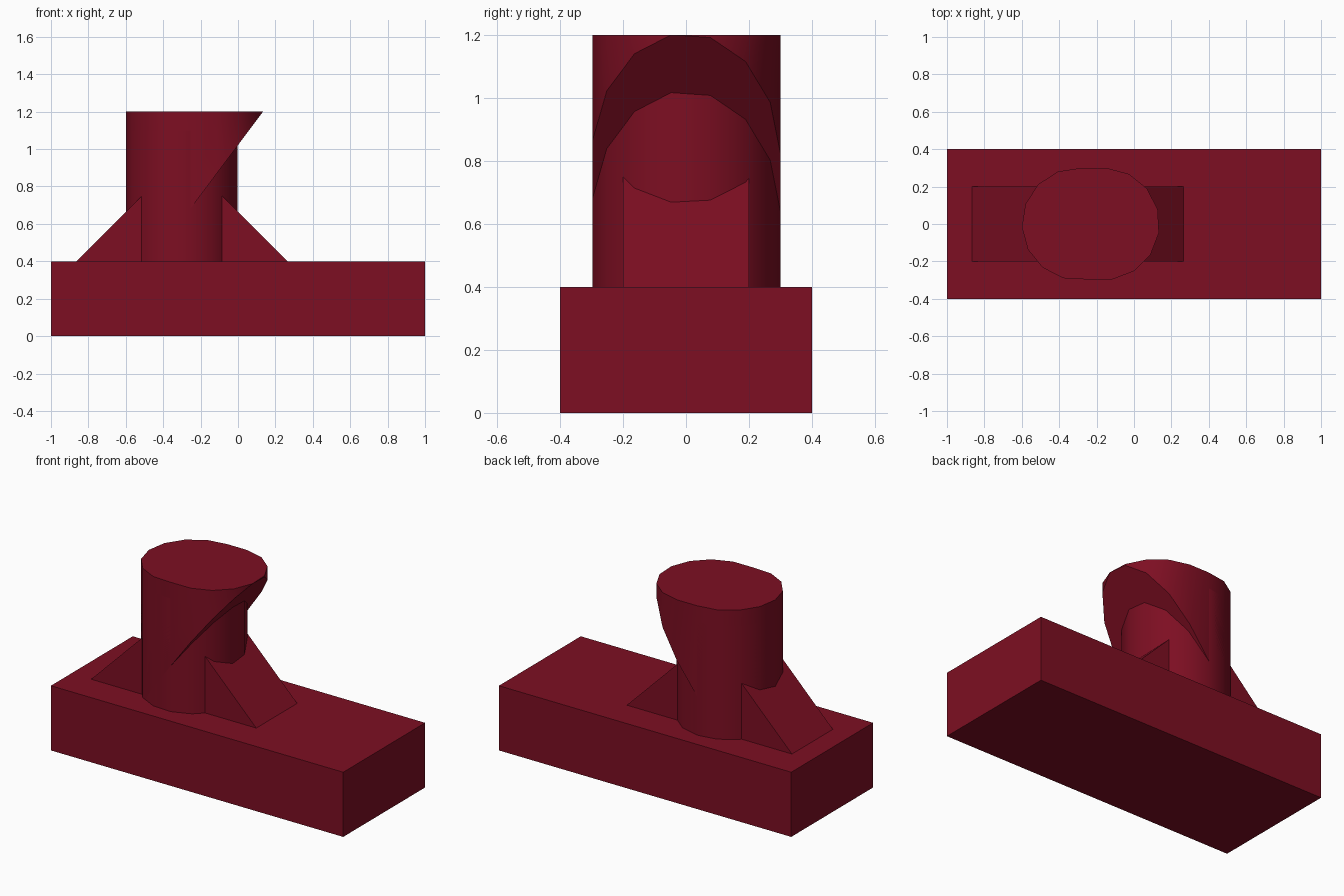
import bpy, bmesh, math

if "Cube" in bpy.data.objects:
    bpy.data.objects.remove(bpy.data.objects["Cube"])

red = bpy.data.materials.new("dark red")
red.diffuse_color = (0.205, 0.0045, 0.016, 1)
red.use_nodes = True
red.node_tree.nodes["Principled BSDF"].inputs["Base Color"].default_value = red.diffuse_color

BASE_TOP, TOP, R = 0.4, 1.2, 0.3
COLUMN_X, HEAD_X = -0.3, -0.163   # centres of the column and of the overhanging end


def loft(name, lower, upper, smooth=False):
    """Solid between two matching closed rings of points."""
    bm = bmesh.new()
    lo = [bm.verts.new(p) for p in lower]
    hi = [bm.verts.new(p) for p in upper]
    n = len(lo)
    bm.faces.new(lo[::-1])
    bm.faces.new(hi)
    for i in range(n):
        j = (i + 1) % n
        bm.faces.new((lo[i], lo[j], hi[j], hi[i]))
    bmesh.ops.recalc_face_normals(bm, faces=bm.faces)
    mesh = bpy.data.meshes.new(name)
    bm.to_mesh(mesh)
    bm.free()
    mesh.materials.append(red)
    obj = bpy.data.objects.new(name, mesh)
    bpy.context.collection.objects.link(obj)
    if smooth:
        bpy.ops.object.select_all(action='DESELECT')
        obj.select_set(True)
        bpy.context.view_layer.objects.active = obj
        bpy.ops.object.shade_smooth_by_angle(angle=math.radians(30))
    return obj


def arc(cx, start, count):
    """Points on a 15-sided circle, starting at an angle in degrees."""
    angles = [math.radians(start + 24 * k) for k in range(count)]
    return [(cx + R * math.cos(a), R * math.sin(a)) for a in angles]


def at_height(ring, z):
    return [(x, y, z) for x, y in ring]


# Base block
block = [(-1, -0.4), (1, -0.4), (1, 0.4), (-1, 0.4)]
loft("base", at_height(block, 0), at_height(block, BASE_TOP))

# Round column, its top hidden inside the head
column = arc(COLUMN_X, -9, 15)
loft("column", at_height(column, BASE_TOP - 0.02), at_height(column, 1.1), True)

# Oval head with vertical walls, cut off below by a slanted plane
oval = arc(HEAD_X, -81, 8) + arc(COLUMN_X, 87, 9)
slant = [(x, y, TOP - 1.34 * (HEAD_X + R * math.cos(math.radians(9)) - x)) for x, y in oval]
loft("overhanging_head", slant, at_height(oval, TOP), True)

# Triangular braces on both sides, one wedge running through the column
wedge = [(COLUMN_X - 0.565, BASE_TOP), (COLUMN_X + 0.565, BASE_TOP), (COLUMN_X, BASE_TOP + 0.565)]
loft("braces", [(x, -0.2, z) for x, z in wedge], [(x, 0.2, z) for x, z in wedge])
